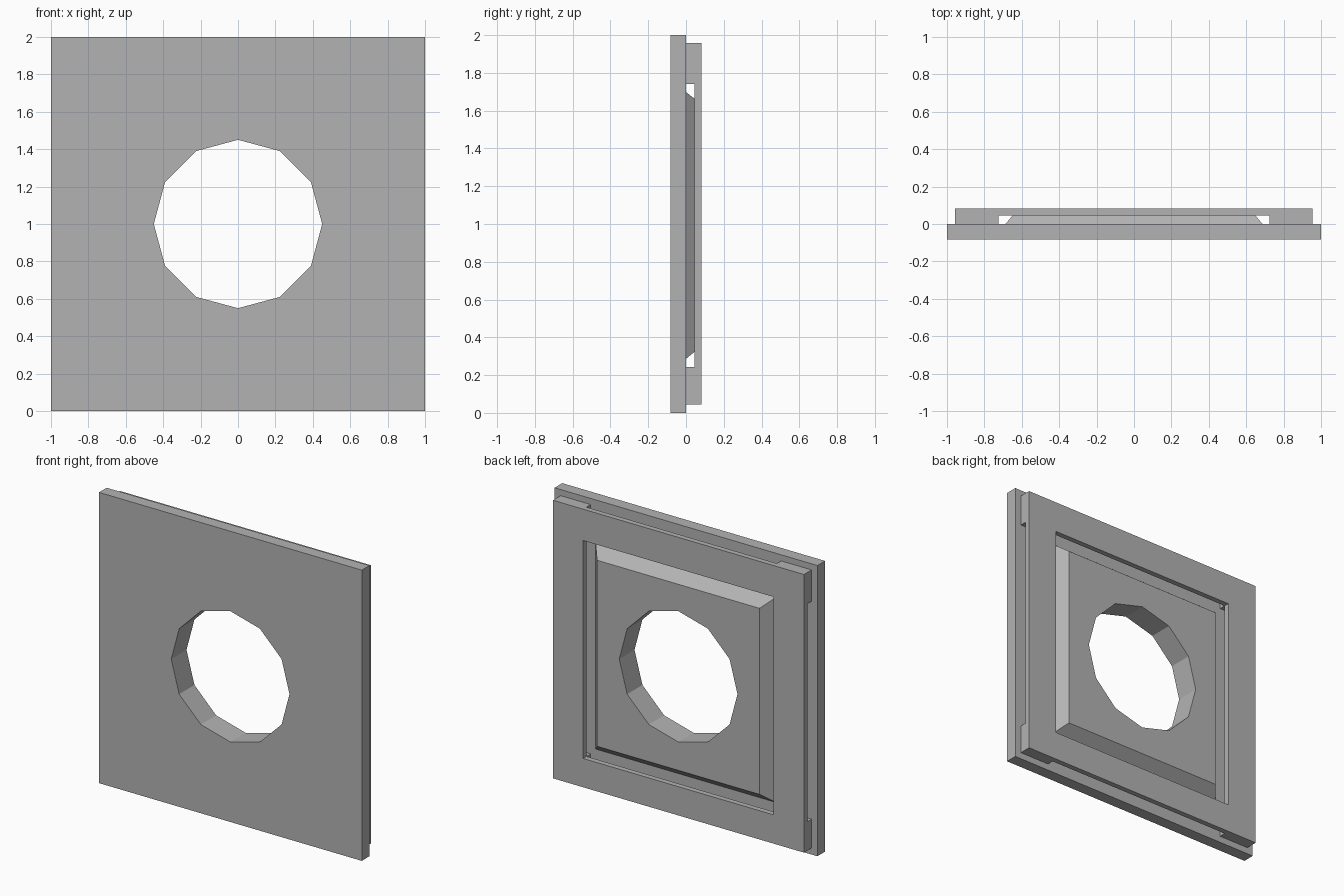
import bpy, bmesh, math
from mathutils import Matrix

if "Cube" in bpy.data.objects:
    bpy.data.objects.remove(bpy.data.objects["Cube"])

T = 0.083           # thickness of each layer
SLOT = 0.046        # depth of the slots under the frame bars

grey = bpy.data.materials.new("dark_grey")
grey.diffuse_color = (0.45, 0.45, 0.45, 1)
grey.use_nodes = True
grey.node_tree.nodes["Principled BSDF"].inputs["Base Color"].default_value = grey.diffuse_color


def make(name, bm):
    bmesh.ops.recalc_face_normals(bm, faces=bm.faces)
    me = bpy.data.meshes.new(name)
    bm.to_mesh(me)
    bm.free()
    me.materials.append(grey)
    ob = bpy.data.objects.new(name, me)
    bpy.context.collection.objects.link(ob)
    return ob


def slab(name, y0, y1, rect0, rect1=None):
    """Block from rectangle (x0, x1, z0, z1) at y0 to a second one at y1."""
    bm = bmesh.new()
    loops = []
    for y, (xa, xb, za, zb) in ((y0, rect0), (y1, rect1 or rect0)):
        loops.append([bm.verts.new((x, y, z)) for x, z in
                      ((xa, za), (xb, za), (xb, zb), (xa, zb))])
        bm.faces.new(loops[-1])
    for i in range(4):
        j = (i + 1) % 4
        bm.faces.new((loops[0][i], loops[0][j], loops[1][j], loops[1][i]))
    return make(name, bm)


def cut(target, cutter):
    """Subtract the cutter and remove it."""
    mod = target.modifiers.new("cut", 'BOOLEAN')
    mod.operation, mod.solver, mod.object = 'DIFFERENCE', 'EXACT', cutter
    cutter.hide_render = True
    bpy.context.view_layer.objects.active = target
    bpy.ops.object.modifier_apply(modifier=mod.name)
    bpy.data.objects.remove(cutter)


def hole_cutter():
    bm = bmesh.new()
    bmesh.ops.create_cone(bm, cap_ends=True, segments=12, radius1=0.45,
                          radius2=0.45, depth=1)
    bmesh.ops.transform(bm, verts=bm.verts, matrix=Matrix.Translation((0, 0, 1))
                        @ Matrix.Rotation(math.pi / 2, 4, 'X'))
    return make("hole_cutter", bm)


# Front plate and the bevelled raised panel behind it, both with a round hole
plate = slab("front_plate", -T, 0, (-1, 1, 0, 2))
panel = slab("raised_panel", 0, T, (-0.687, 0.687, 0.286, 1.698),
             (-0.618, 0.618, 0.355, 1.635))
for part in (plate, panel):
    cut(part, hole_cutter())

# Back frame: square opening, plus a shallow slot under each bar
W, Z0, Z1 = 0.725, 0.243, 1.742
frame = slab("back_frame", 0, T, (-0.956, 0.954, 0.045, 1.958))
cut(frame, slab("opening_cutter", -0.1, 0.2, (-W, W, Z0, Z1)))
cut(frame, slab("side_slot_cutter", -0.1, SLOT, (-1.2, 1.2, Z0, Z1)))
cut(frame, slab("top_slot_cutter", -0.1, SLOT, (-W, W, -0.2, 2.2)))
